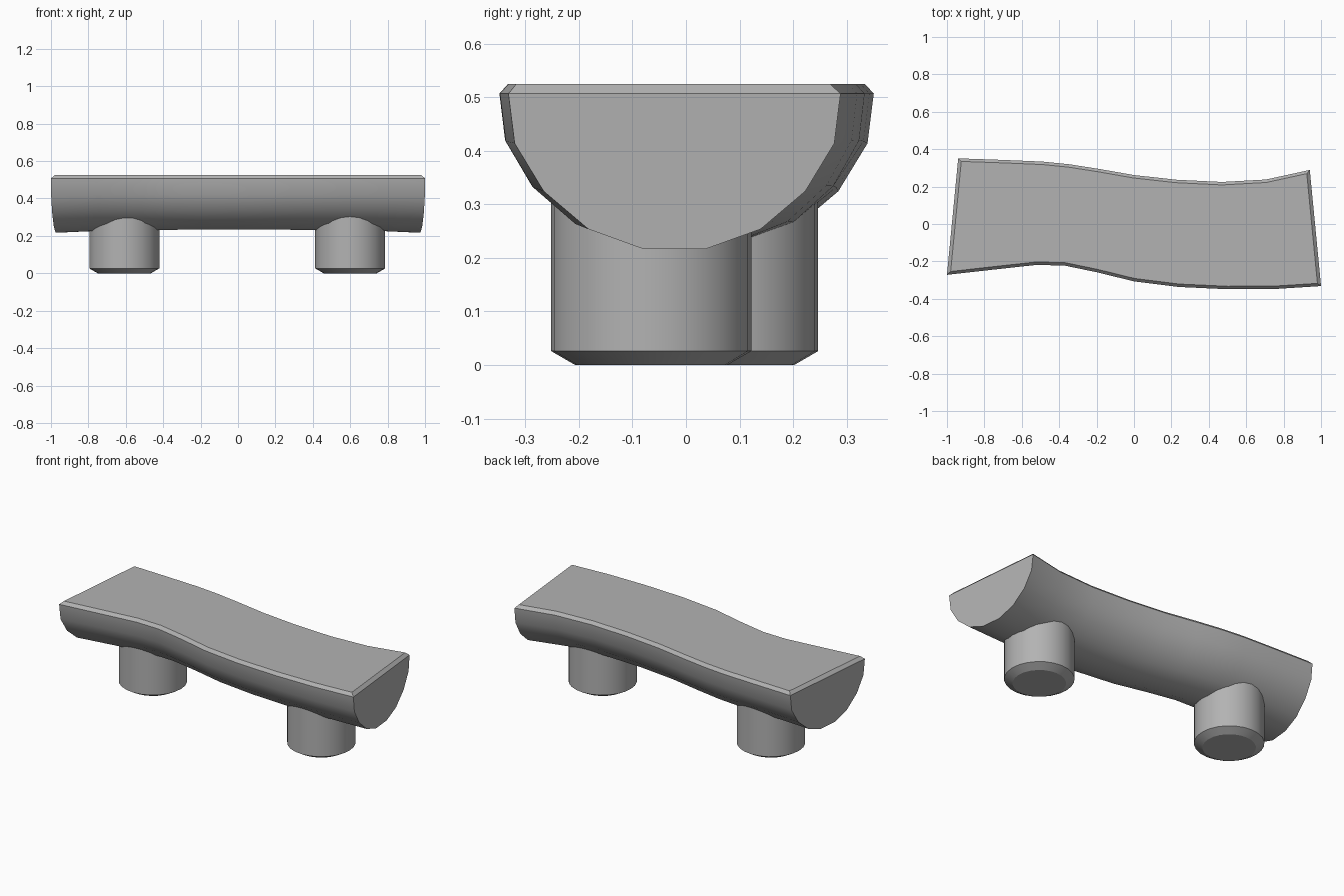
import bpy, bmesh, math

if "Cube" in bpy.data.objects:
    bpy.data.objects.remove(bpy.data.objects["Cube"])

grey = bpy.data.materials.new("dark_grey")
grey.diffuse_color = (0.45, 0.45, 0.45, 1)
grey.use_nodes = True
grey.node_tree.nodes["Principled BSDF"].inputs["Base Color"].default_value = grey.diffuse_color


def loft(rings):
    """Skin a list of equal-length vertex rings, capped at both ends."""
    bm = bmesh.new()
    loops = [[bm.verts.new(p) for p in ring] for ring in rings]
    n = len(loops[0])
    for a, b in zip(loops, loops[1:]):
        for i in range(n):
            j = (i + 1) % n
            bm.faces.new((a[i], a[j], b[j], b[i]))
    bm.faces.new(loops[0])
    bm.faces.new(loops[-1])
    bmesh.ops.recalc_face_normals(bm, faces=bm.faces)
    return bm


def finish(name, bm, angle):
    mesh = bpy.data.meshes.new(name)
    bm.to_mesh(mesh)
    bm.free()
    mesh.materials.append(grey)
    obj = bpy.data.objects.new(name, mesh)
    bpy.context.collection.objects.link(obj)
    bpy.ops.object.select_all(action='DESELECT')
    obj.select_set(True)
    bpy.context.view_layer.objects.active = obj
    bpy.ops.object.shade_smooth_by_angle(angle=math.radians(angle))


# Seat: wavy half log; stations are (position along, front y, back y)
TOP, DEPTH = 0.525, 0.292
stations = [(-1, -0.271, 0.35), (-0.75, -0.243, 0.342), (-0.52, -0.218, 0.333),
            (-0.37, -0.222, 0.319), (-0.2, -0.257, 0.294), (0, -0.306, 0.261),
            (0.24, -0.336, 0.236), (0.5, -0.348, 0.224), (0.75, -0.347, 0.237),
            (1, -0.331, 0.288)]
# half profile: (width fraction, depth fraction) from the rim to the underside
half = [(1.01, 0), (0.965, 0.36), (0.79, 0.65), (0.52, 0.88), (0.19, 1.0)]
profile = half + [(-u, d) for u, d in reversed(half)]

rings = []
for t, front, back in stations:
    mid, hw = (front + back) / 2, (back - front) / 2
    depth = DEPTH + 0.016 * t ** 4          # log is a little deeper at the ends
    # end cuts are slanted, so the back edge is shorter than the front
    rings.append([(t * (0.97 - 0.03 * u), mid + hw * u, TOP - d * depth) for u, d in profile])
bm = loft(rings)
rim = [e for e in bm.edges
       if all(v.co.z > TOP - 1e-4 for v in e.verts)
       and any(f.calc_center_median().z < TOP - 0.01 for f in e.link_faces)]
bmesh.ops.bevel(bm, geom=rim, offset=0.018, segments=1, affect='EDGES')
finish("seat", bm, 40)

# Legs: round posts with a chamfered foot, sunk into the log
SIDES = 24
for name, cx, cy in (("left_leg", -0.608, 0.06), ("right_leg", 0.6, -0.065)):
    rings = [[(cx + r * math.cos(2 * math.pi * i / SIDES),
               cy + r * math.sin(2 * math.pi * i / SIDES), z) for i in range(SIDES)]
             for r, z in ((0.142, 0), (0.187, 0.026), (0.187, 0.34))]
    finish(name, loft(rings), 25)
